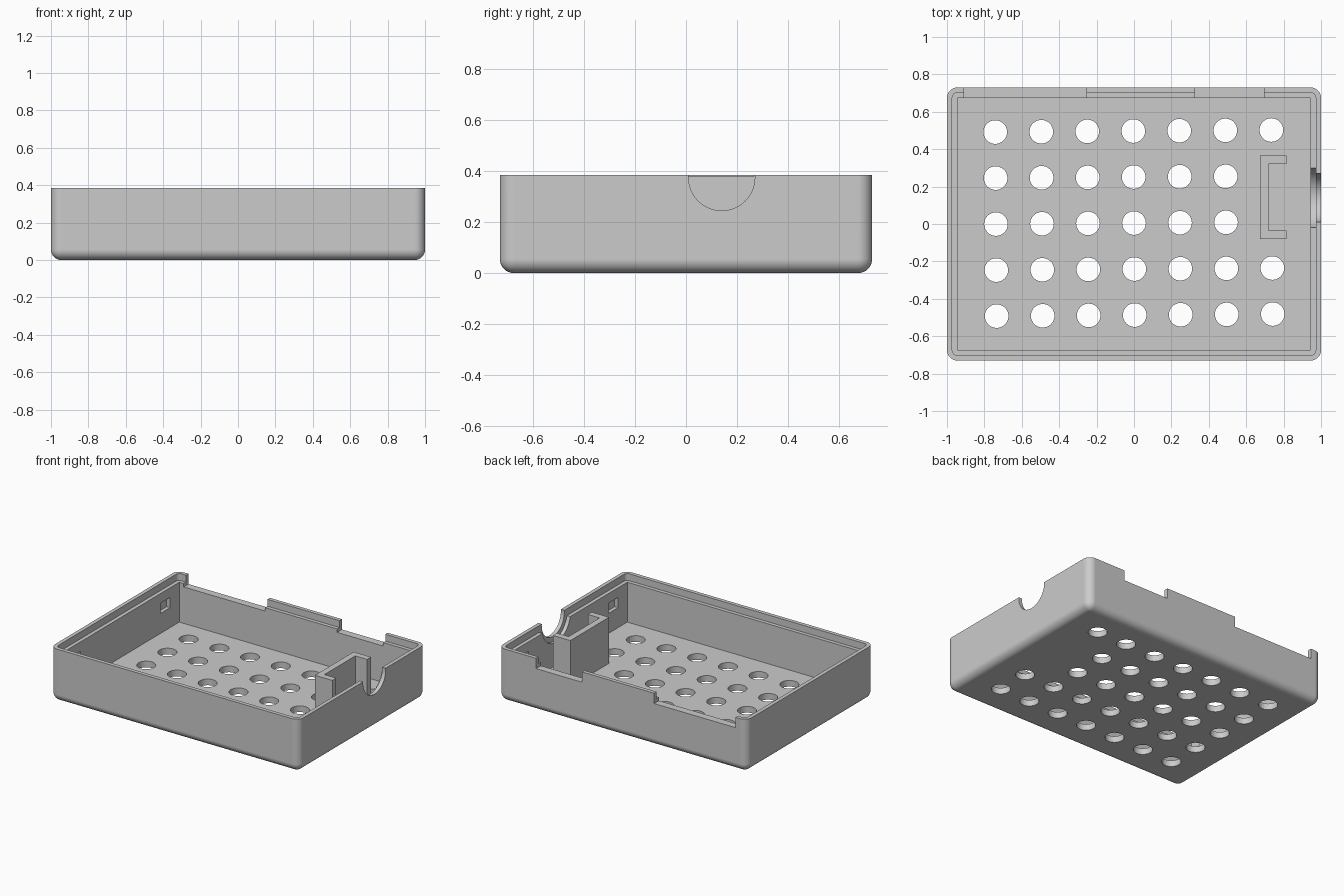
import bpy, bmesh, math
from mathutils import Matrix, Vector

if "Cube" in bpy.data.objects:
    bpy.data.objects.remove(bpy.data.objects["Cube"])

HX, HY, H = 1.0, 0.73, 0.385      # half width, half depth, height
WALL, LIP, FLOOR = 0.055, 0.028, 0.045
LEDGE_Z, NOTCH_Z = 0.335, 0.31

grey = bpy.data.materials.new("light grey plastic")
grey.diffuse_color = (0.6, 0.6, 0.6, 1)
grey.use_nodes = True
grey.node_tree.nodes["Principled BSDF"].inputs["Base Color"].default_value = grey.diffuse_color


def make_object(name, bm):
    bmesh.ops.recalc_face_normals(bm, faces=bm.faces)
    mesh = bpy.data.meshes.new(name)
    bm.to_mesh(mesh)
    bm.free()
    mesh.materials.append(grey)
    obj = bpy.data.objects.new(name, mesh)
    bpy.context.collection.objects.link(obj)
    return obj


def add_box(bm, lo, hi):
    lo, hi = Vector(lo), Vector(hi)
    size = Matrix.Diagonal((*(hi - lo), 1))
    return bmesh.ops.create_cube(bm, size=1, matrix=Matrix.Translation((lo + hi) / 2) @ size)


def rounded_box(name, lo, hi, radius, round_bottom):
    bm = bmesh.new()
    add_box(bm, lo, hi)
    edges = []
    for e in bm.edges:
        a, b = (v.co for v in e.verts)
        upright = abs(a.z - b.z) > 1e-4
        bottom = max(a.z, b.z) < lo[2] + 1e-4
        if upright or (bottom and round_bottom):
            edges.append(e)
    bmesh.ops.bevel(bm, geom=edges, offset=radius, segments=8, profile=0.5, affect='EDGES')
    return make_object(name, bm)


def boxes(name, spans):
    bm = bmesh.new()
    for lo, hi in spans:
        add_box(bm, lo, hi)
    return make_object(name, bm)


def cylinders(name, items, radius, depth, along_x=False):
    bm = bmesh.new()
    turn = Matrix.Rotation(math.pi / 2, 4, 'Y') if along_x else Matrix()
    for p in items:
        bmesh.ops.create_cone(bm, cap_ends=True, segments=48, radius1=radius, radius2=radius,
                              depth=depth, matrix=Matrix.Translation(p) @ turn)
    return make_object(name, bm)


def cut(target, cutter):
    mod = target.modifiers.new("cut", 'BOOLEAN')
    mod.operation, mod.solver, mod.object = 'DIFFERENCE', 'EXACT', cutter
    cutter.hide_render = True
    bpy.context.view_layer.objects.active = target
    bpy.ops.object.modifier_apply(modifier=mod.name)
    bpy.data.objects.remove(cutter)


# Case shell with rounded corners and underside
case = rounded_box("case_shell", (-HX, -HY, 0), (HX, HY, H), 0.055, True)

# Square-cornered cavity and the stepped rim around it
ix, iy = HX - WALL, HY - WALL
cut(case, boxes("cavity", [((-ix, -iy, FLOOR), (ix, iy, 0.6))]))
cut(case, rounded_box("rim_step", (-HX + LIP, -HY + LIP, LEDGE_Z), (HX - LIP, HY - LIP, 0.6),
                      0.028, False))

# Two cut-outs in the back wall
cut(case, boxes("back_notches", [((a, 0.62, NOTCH_Z), (b, 0.9, 0.7))
                                 for a, b in ((-0.91, -0.255), (0.325, 0.695))]))

# Half-round cable opening, wider on the inside
cut(case, cylinders("cable_opening", [(1.0, 0.14, 0.375)], 0.13, 0.3, True))
cut(case, cylinders("cable_recess", [(0.922, 0.14, 0.375)], 0.165, 0.1, True))

# Blind latch pockets in the side walls
cut(case, boxes("latch_pockets", [
    ((s * 0.945 - 0.028, y - 0.055, 0.19), (s * 0.945 + 0.028, y + 0.055, 0.265))
    for s in (-1, 1) for y in (-0.515, 0.515)]))

# Vent holes in the floor, leaving room for the bracket
tilt = Matrix.Rotation(0.0075, 4, 'Z')
vents = [tilt @ Vector((0.246 * i, 0.246 * j + 0.005, 0.0))
         for i in range(-3, 4) for j in range(-2, 3) if not (i == 3 and j in (0, 1))]
cut(case, cylinders("vents", vents, 0.063, 0.3))

# C-shaped bracket in front of the cable opening
x0, x1, y0, y1, t = 0.675, 0.815, -0.08, 0.365, 0.045
outline = [(x0, y0), (x1, y0), (x1, y0 + t), (x0 + t, y0 + t),
           (x0 + t, y1 - t), (x1, y1 - t), (x1, y1), (x0, y1)]
bm = bmesh.new()
base = bm.faces.new([bm.verts.new((x, y, FLOOR)) for x, y in outline])
top = bmesh.ops.extrude_face_region(bm, geom=[base], use_keep_orig=True)
bmesh.ops.translate(bm, vec=(0, 0, 0.38 - FLOOR),
                    verts=[v for v in top["geom"] if isinstance(v, bmesh.types.BMVert)])
make_object("cable_bracket", bm)

# Smooth fillets and holes, crisp edges
bpy.ops.object.select_all(action='DESELECT')
case.select_set(True)
bpy.context.view_layer.objects.active = case
bpy.ops.object.shade_smooth_by_angle(angle=math.radians(30))
weighted = case.modifiers.new("even_shading", 'WEIGHTED_NORMAL')
weighted.keep_sharp = True
